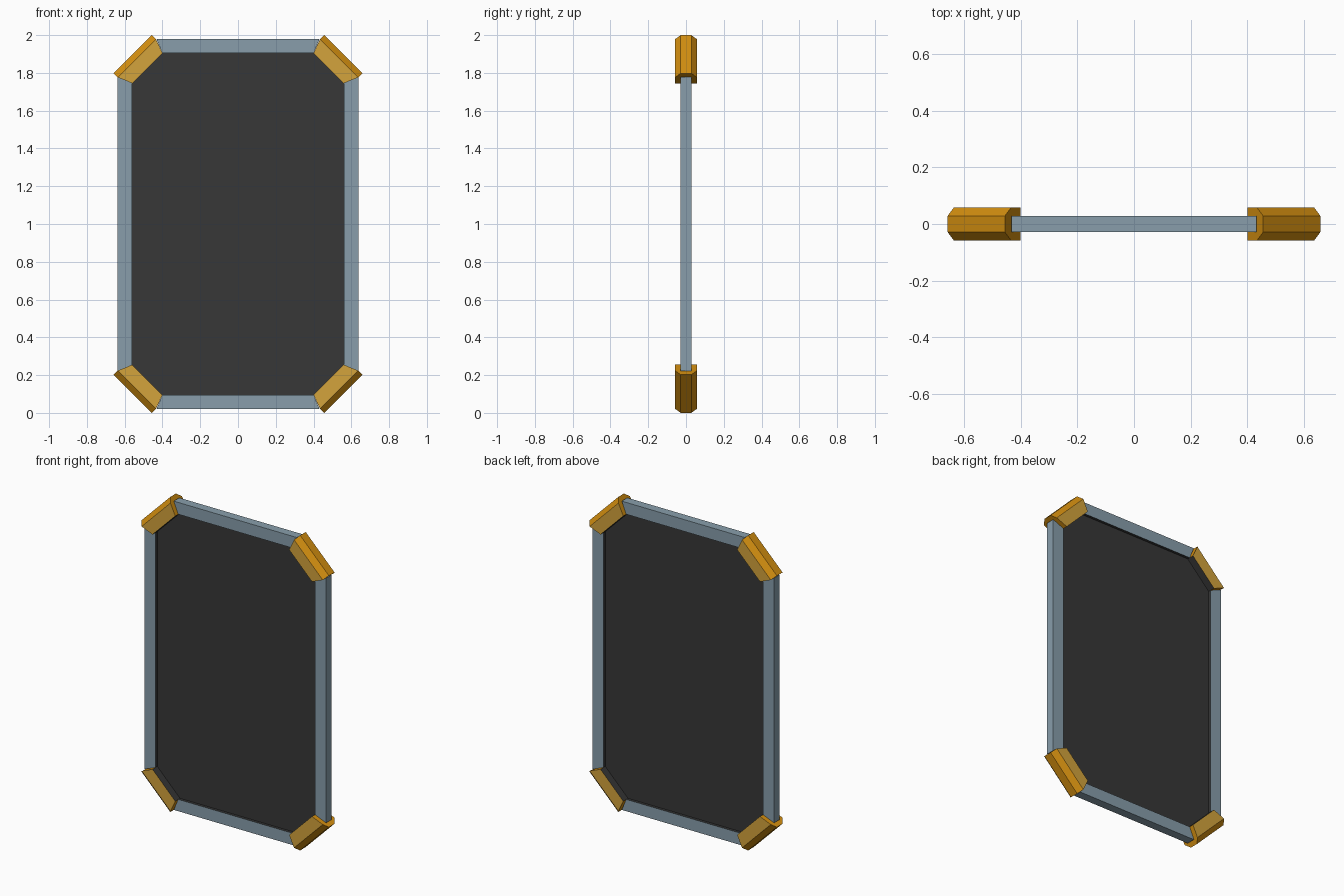
import bpy, bmesh

cube = bpy.data.objects.get("Cube")
if cube:
    bpy.data.objects.remove(cube, do_unlink=True)


def srgb(r, g, b):
    lin = lambda c: c / 12.92 if c <= 0.04045 else ((c + 0.055) / 1.055) ** 2.4
    return tuple(lin(c / 255) for c in (r, g, b)) + (1.0,)


def material(name, rgb):
    m = bpy.data.materials.new(name)
    m.use_nodes = True
    m.diffuse_color = srgb(*rgb)
    bsdf = next(n for n in m.node_tree.nodes if n.type == "BSDF_PRINCIPLED")
    bsdf.inputs["Base Color"].default_value = srgb(*rgb)
    return m


STEEL = material("steel_blue", (136, 158, 171))
GOLD = material("gold", (212, 143, 16))
PALE_GOLD = material("pale_gold", (211, 163, 60))
DARK = material("dark_grey", (55, 55, 55))


def sweep(name, loop_a, loop_b, mats, rule):
    """Closed solid between two matching loops, coloured per face by rule."""
    bm = bmesh.new()
    a = [bm.verts.new(p) for p in loop_a]
    b = [bm.verts.new(p) for p in loop_b]
    n = len(a)
    bm.faces.new(a)
    bm.faces.new(b[::-1])
    for i in range(n):
        j = (i + 1) % n
        bm.faces.new((a[i], b[i], b[j], a[j]))
    bmesh.ops.recalc_face_normals(bm, faces=bm.faces)
    for f in bm.faces:
        f.material_index = rule(f)
    mesh = bpy.data.meshes.new(name)
    bm.to_mesh(mesh)
    bm.free()
    for m in mats:
        mesh.materials.append(m)
    obj = bpy.data.objects.new(name, mesh)
    bpy.context.scene.collection.objects.link(obj)
    return obj


MID = 1.0             # height of the centre
IX, IZ = 0.56, 0.905  # inner opening half sizes
CUT = 0.16            # corner cut of the opening
T, CT = 0.028, 0.058  # half depth of rails and corner caps


def place(x, y, z):
    return (x, y, MID + z)


def facing_in(f):
    c = f.calc_center_median()
    return f.normal.x * c.x + f.normal.z * (c.z - MID) < -0.1 and abs(f.normal.y) < 0.1


def is_inner(f):
    # the side of a part that borders the opening
    return facing_in(f) and all(
        abs(v.co.x) <= IX + 0.001 and abs(v.co.z - MID) <= IZ + 0.001 for v in f.verts)


# Dark panel filling the octagonal opening
outline = [(IX - CUT, IZ), (IX, IZ - CUT), (IX, CUT - IZ), (IX - CUT, -IZ),
           (CUT - IX, -IZ), (-IX, CUT - IZ), (-IX, IZ - CUT), (CUT - IX, IZ)]
sweep("panel", [place(x, -0.01, z) for x, z in outline],
      [place(x, 0.01, z) for x, z in outline], [DARK], lambda f: 0)


# Straight rails with mitred ends
def rail_loop(inner, outer):
    (xi, zi), (xo, zo) = inner, outer
    return [place(xi, -T, zi), place(xo, -T, zo), place(xo, T, zo), place(xi, T, zi)]


top_in, top_out = (IX - CUT, IZ), (0.432, 0.98)
side_in, side_out = (IX, IZ - CUT), (0.638, 0.777)
for s, up, lr in ((1, "top", "left"), (-1, "bottom", "right")):
    flip = lambda p, sx, sz: (p[0] * sx, p[1] * sz)
    sweep(up + "_rail",
          rail_loop(flip(top_in, -1, s), flip(top_out, -1, s)),
          rail_loop(flip(top_in, 1, s), flip(top_out, 1, s)),
          [STEEL, DARK], lambda f: int(is_inner(f)))
    sweep(lr + "_rail",
          rail_loop(flip(side_in, s, -1), flip(side_out, s, -1)),
          rail_loop(flip(side_in, s, 1), flip(side_out, s, 1)),
          [STEEL, DARK], lambda f: int(is_inner(f)))


# Bevelled corner caps
def cap_loop(points, sx, sz):
    inner, shoulder, ridge = [(x * sx, z * sz) for x, z in points]
    ring = [(inner, -CT), (shoulder, -CT), (ridge, -T),
            (ridge, T), (shoulder, CT), (inner, CT)]
    return [place(x, y, z) for (x, z), y in ring]


def cap_colour(f):
    if abs(f.normal.y) > 0.9:
        return 1
    return 2 if is_inner(f) else 0


upper_end = (top_in, (0.434, 0.978), (0.456, 1.0))
lower_end = (side_in, (0.636, 0.776), (0.658, 0.798))
for sz, up in ((1, "top"), (-1, "bottom")):
    for sx, lr in ((1, "left"), (-1, "right")):
        sweep(f"{up}_{lr}_corner", cap_loop(upper_end, sx, sz),
              cap_loop(lower_end, sx, sz), [GOLD, PALE_GOLD, DARK], cap_colour)
